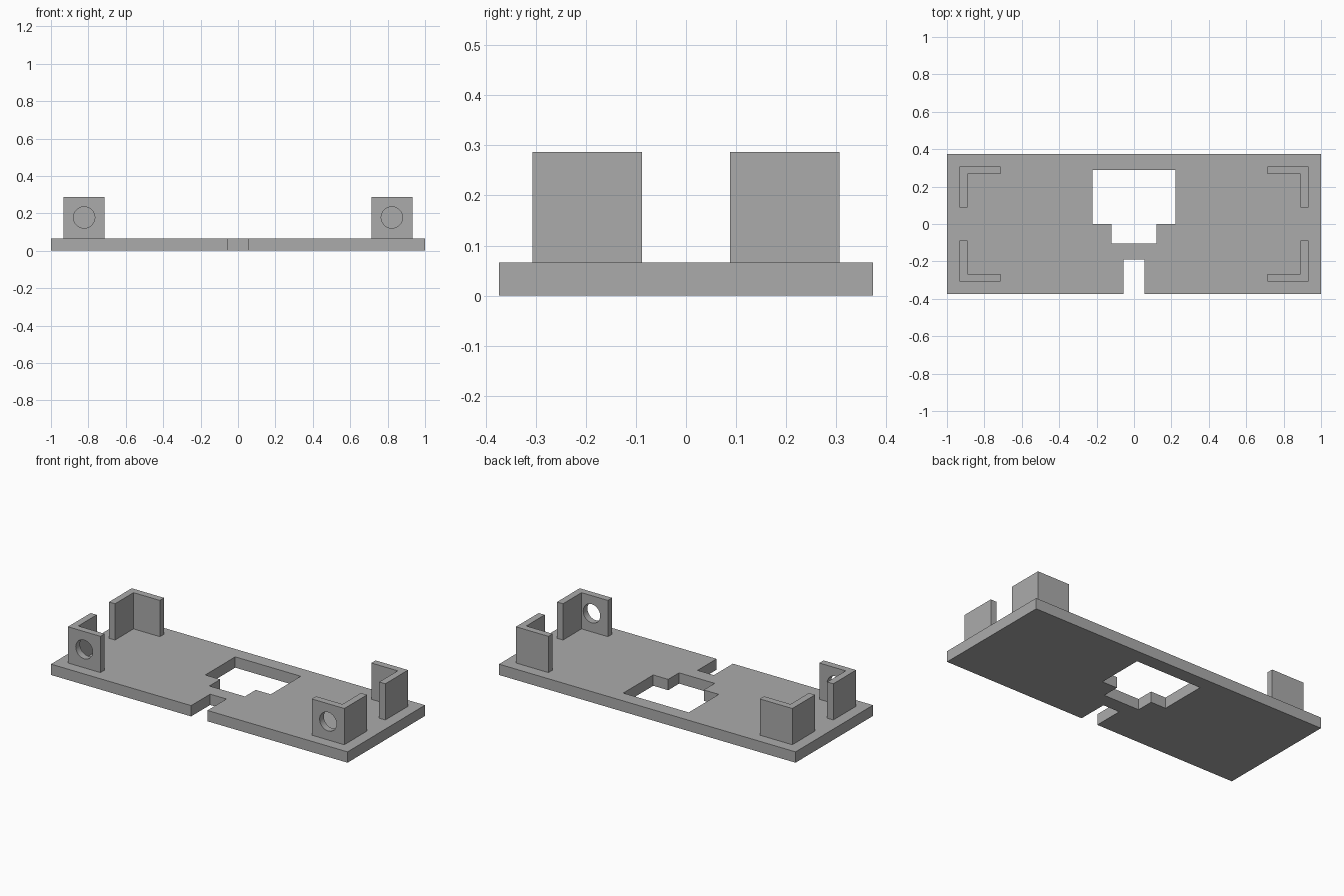
import bpy, bmesh
from math import pi

cube = bpy.data.objects.get("Cube")
if cube:
    bpy.data.objects.remove(cube, do_unlink=True)

grey = bpy.data.materials.new("plain grey")
grey.use_nodes = True
grey.diffuse_color = (0.41, 0.41, 0.41, 1)
grey.node_tree.nodes["Principled BSDF"].inputs["Base Color"].default_value = grey.diffuse_color

PLATE_Y, PLATE_TOP = 0.373, 0.066
OUT_X, OUT_Y, ARM, WALL, TOP = 0.932, 0.307, 0.219, 0.041, 0.287


def link(name, bm):
    bmesh.ops.recalc_face_normals(bm, faces=bm.faces)
    mesh = bpy.data.meshes.new(name)
    bm.to_mesh(mesh)
    bm.free()
    mesh.materials.append(grey)
    obj = bpy.data.objects.new(name, mesh)
    bpy.context.collection.objects.link(obj)
    return obj


def prism(name, outline, z0, z1):
    """Extrude a flat outline upward."""
    bm = bmesh.new()
    base = bm.faces.new([bm.verts.new((x, y, z0)) for x, y in outline])
    up = bmesh.ops.extrude_face_region(bm, geom=[base])["geom"]
    bmesh.ops.translate(bm, vec=(0, 0, z1 - z0),
                        verts=[v for v in up if isinstance(v, bmesh.types.BMVert)])
    return link(name, bm)


def mirrored(half):
    """Complete a right-hand outline across x = 0."""
    return half + [(-x, y) for x, y in reversed(half)]


def cut(obj, cutter):
    mod = obj.modifiers.new("cut", "BOOLEAN")
    mod.operation, mod.solver, mod.object = "DIFFERENCE", "EXACT", cutter
    bpy.context.view_layer.objects.active = obj
    bpy.ops.object.modifier_apply(modifier=mod.name)
    bpy.data.objects.remove(cutter, do_unlink=True)


# Base plate with a slot in its front edge and a stepped window
plate = prism("base_plate", mirrored([(0.055, -0.19), (0.055, -PLATE_Y),
                                      (1, -PLATE_Y), (1, PLATE_Y)]), 0, PLATE_TOP)
cut(plate, prism("window_cutter", mirrored([(0.12, -0.105), (0.12, 0),
                                            (0.221, 0), (0.221, 0.289)]), -0.1, 0.2))

# Four L-shaped corner brackets; the front pair have round holes
for side, sx in (("left", 1), ("right", -1)):
    for end, sy in (("front", -1), ("back", 1)):
        profile = [(0, 0), (ARM, 0), (ARM, WALL), (WALL, WALL), (WALL, ARM), (0, ARM)]
        outline = [(sx * (OUT_X - a), sy * (OUT_Y - b)) for a, b in profile]
        bracket = prism(f"{end}_{side}_bracket", outline, PLATE_TOP, TOP)
        if end == "front":
            bm = bmesh.new()
            bmesh.ops.create_cone(bm, cap_ends=True, segments=48,
                                  radius1=0.057, radius2=0.057, depth=0.15)
            hole = link("hole_cutter", bm)
            hole.rotation_euler.x = pi / 2
            hole.location = (sx * (OUT_X - ARM / 2), -OUT_Y + WALL / 2, 0.178)
            bpy.context.view_layer.update()
            cut(bracket, hole)
            bpy.ops.object.select_all(action="DESELECT")
            bracket.select_set(True)
            bpy.ops.object.shade_smooth_by_angle()
